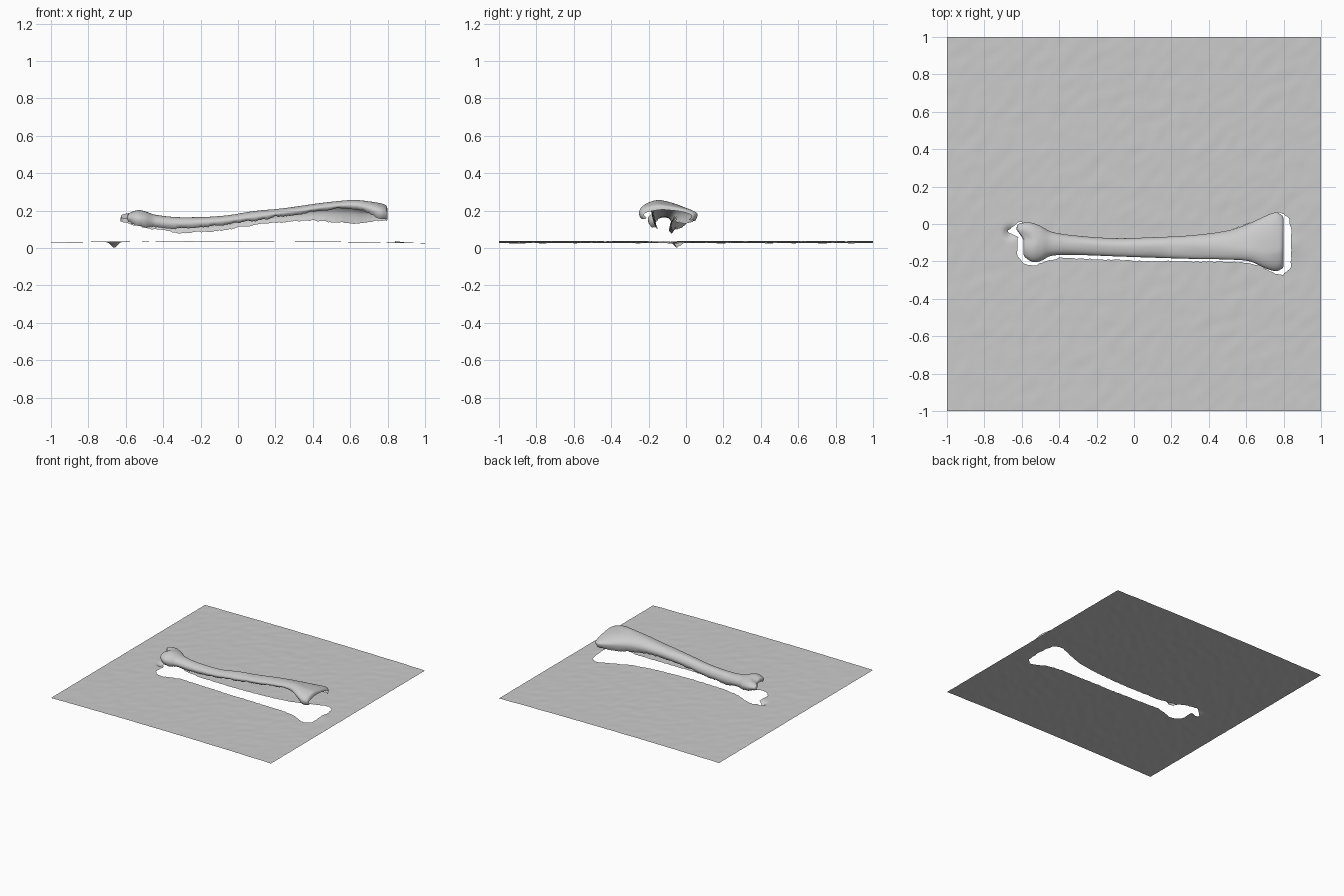
import bpy, bmesh, math, random
from mathutils import Vector, noise, geometry

if "Cube" in bpy.data.objects:
    bpy.data.objects.remove(bpy.data.objects["Cube"])

random.seed(4)

def add_object(name, bm):
    mesh = bpy.data.meshes.new(name)
    bm.to_mesh(mesh)
    bm.free()
    for p in mesh.polygons:
        p.use_smooth = True
    ob = bpy.data.objects.new(name, mesh)
    bpy.context.collection.objects.link(ob)
    return ob

def bump(x, y, cx, cy, r):
    return math.exp(-((x - cx) ** 2 + (y - cy) ** 2) / (r * r))

# Ground sheet: gently uneven grid with a bone-shaped opening
HOLE = [(.79, .06), (.83, .03), (.84, -.03), (.84, -.23), (.80, -.27), (.75, -.265),
        (.68, -.225), (.6, -.205), (.3, -.2), (0, -.197), (-.4, -.18), (-.46, -.195),
        (-.53, -.222), (-.59, -.215), (-.625, -.17), (-.62, -.07), (-.68, -.04),
        (-.62, .012), (-.53, -.005), (-.44, -.05), (-.3, -.075), (0, -.085),
        (.3, -.07), (.5, -.04), (.66, .02), (.74, .055)]
EDGES = [(Vector(a), Vector(b)) for a, b in zip(HOLE, HOLE[1:] + HOLE[:1])]

def inside(p):
    hit = False
    for a, b in EDGES:
        if (a.y > p.y) != (b.y > p.y) and p.x < a.x + (p.y - a.y) * (b.x - a.x) / (b.y - a.y):
            hit = not hit
    return hit

def nearest_on_outline(p):
    best = None
    for a, b in EDGES:
        q, t = geometry.intersect_point_line(p, a, b)
        q = Vector(a.lerp(b, min(1, max(0, t))))
        if best is None or (q - p).length < (best - p).length:
            best = q
    return best

bm = bmesh.new()
bmesh.ops.create_grid(bm, x_segments=130, y_segments=130, size=1)
cut = [f for f in bm.faces if inside(f.calc_center_median().xy)]
bmesh.ops.delete(bm, geom=cut, context='FACES')
for v in bm.verts:
    if v.is_boundary and max(abs(v.co.x), abs(v.co.y)) < .95:
        q = nearest_on_outline(v.co.xy)
        v.co.x = q.x + random.uniform(-.003, .003)
        v.co.y = q.y + random.uniform(-.003, .003)
for v in bm.verts:
    x, y = v.co.x, v.co.y
    ripple = noise.noise(Vector(((x + y) * 7, (y - x) * 13, 0)))
    v.co.z = (.036 - .008 * x * x - .002 * x + .0018 * ripple
              - .034 * bump(x, y, -.66, -.045, .025) + .007 * bump(x, y, .84, -.12, .05))
add_object("ground_sheet", bm)

# Bone stations: x, back y, front y, ridge y, top z, back rim z, front rim z
STATIONS = [
    (-.592, -.02, -.155, -.09, .168, .145, .148),
    (-.585, .000, -.175, -.09, .190, .14, .14),
    (-.54, .008, -.203, -.10, .206, .12, .12),
    (-.50, -.010, -.198, -.11, .198, .11, .115),
    (-.44, -.042, -.170, -.11, .178, .10, .11),
    (-.30, -.063, -.166, -.11, .165, .082, .107),
    (-.10, -.076, -.173, -.12, .170, .092, .122),
    (.10, -.071, -.180, -.12, .198, .125, .148),
    (.30, -.061, -.186, -.12, .220, .145, .178),
    (.50, -.035, -.190, -.13, .248, .143, .205),
    (.62, .005, -.200, -.14, .256, .132, .208),
    (.70, .042, -.236, -.15, .250, .138, .185),
    (.76, .062, -.252, -.15, .240, .142, .155),
    (.792, .045, -.238, -.14, .228, .145, .155),
    (.800, .030, -.225, -.12, .205, .15, .16),
]

def smooth_sections(rows, step):
    s = [0]
    for a, b in zip(rows, rows[1:]):
        s.append(s[-1] + abs(b[0] - a[0]) + abs(b[4] - a[4]))
    def slope(i, k):
        lo, hi = max(i - 1, 0), min(i + 1, len(rows) - 1)
        return (rows[hi][k] - rows[lo][k]) / (s[hi] - s[lo])
    out = []
    for i in range(len(rows) - 1):
        d = s[i + 1] - s[i]
        n = max(3, round(d / step))
        for j in range(n + (i == len(rows) - 2)):
            t = j / n
            out.append([rows[i][k] * (2*t**3 - 3*t*t + 1) + rows[i+1][k] * (3*t*t - 2*t**3)
                        + d * (slope(i, k) * (t**3 - 2*t*t + t) + slope(i+1, k) * (t**3 - t*t))
                        for k in range(7)])
    return out

def flank(ridge, edge, top, rim, ragged):
    # half section: ridge, round shoulder, then a short skirt curling under
    side = rim + .38 * (top - rim)
    k = min(.4, max(0, (abs(edge - ridge) - .08) * 3))
    pts = []
    for i in range(15):
        a = math.pi / 2 * i / 14
        h = (1 - k) * math.cos(a) + k * (1 - math.sin(a))
        pts.append((ridge + (edge - ridge) * math.sin(a), side + (top - side) * h))
    for i in range(1, 5):
        t = i / 4
        pts.append((edge + math.copysign(.014, ridge - edge) * t * t,
                    side + (rim + ragged - side) * t))
    return pts

# Bone shell: lofted, hollow, open underneath with ragged rims
bm = bmesh.new()
rings = []
for x, yb, yf, yr, top, rb, rf in smooth_sections(STATIONS, .009):
    rag = [.008 * noise.noise(Vector((x * 22, o, 0))) + random.uniform(-.003, .003) for o in (1.3, 7.7)]
    section = flank(yr, yb, top, rb, rag[0])[::-1] + flank(yr, yf, top, rf, rag[1])[1:]
    ring = []
    for y, z in section:
        end = min(1, max(0, (-.5 - x) / .09))
        px = x - .036 * end * min(1, max(0, (y + .08) / .05))    # hooked small lobe
        z -= .014 * bump(x, y, -.57, -.075, .04)                 # saddle between the lobes
        z += .002 * noise.noise(Vector((x * 9, y * 14, 3)))
        ring.append(bm.verts.new((px, y, z)))
    rings.append(ring)
for a, b in zip(rings, rings[1:]):
    for j in range(len(a) - 1):
        bm.faces.new((a[j], a[j + 1], b[j + 1], b[j]))
add_object("bone_shell", bm)
